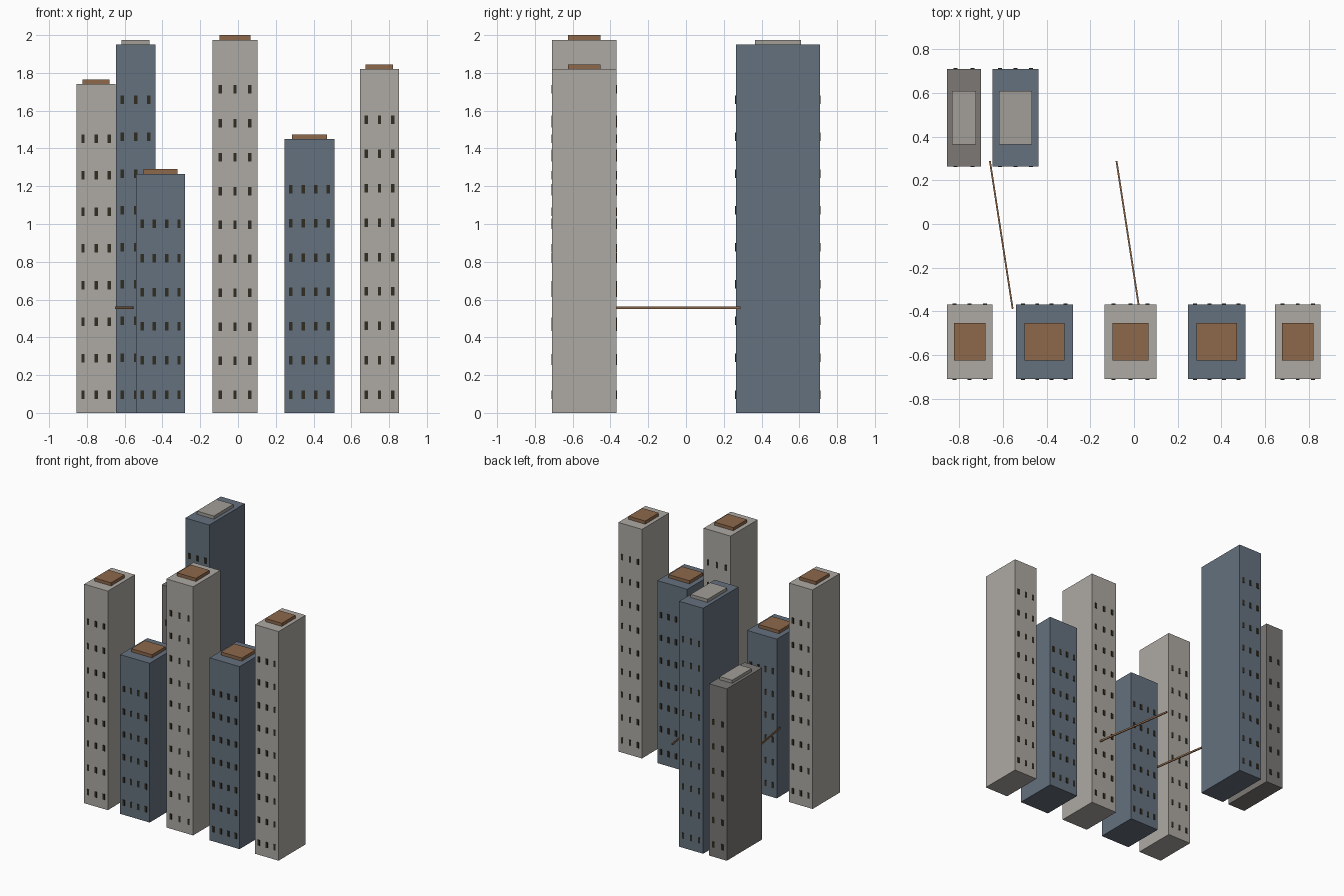
import bpy, bmesh, math
from mathutils import Matrix, Vector

if "Cube" in bpy.data.objects:
    bpy.data.objects.remove(bpy.data.objects["Cube"])


def material(name, rgb):
    m = bpy.data.materials.new(name)
    m.diffuse_color = (*rgb, 1)
    m.use_nodes = True
    m.node_tree.nodes["Principled BSDF"].inputs["Base Color"].default_value = m.diffuse_color
    return m


STONE = material("pale_stone", (0.42, 0.40, 0.37))
SLATE = material("slate_blue", (0.13, 0.165, 0.21))
DARK = material("dark_stone", (0.20, 0.19, 0.18))
RUST = material("rust_brown", (0.27, 0.14, 0.07))
CONCRETE = material("roof_concrete", (0.36, 0.34, 0.31))
GLASS = material("dark_window", (0.03, 0.025, 0.015))


def boxes(name, items, mat):
    """One object from a list of (centre, size) boxes."""
    bm = bmesh.new()
    for c, s in items:
        bmesh.ops.create_cube(bm, size=1, matrix=Matrix.Translation(c) @ Matrix.Diagonal((*s, 1)))
    me = bpy.data.meshes.new(name)
    bm.to_mesh(me)
    bm.free()
    me.materials.append(mat)
    ob = bpy.data.objects.new(name, me)
    bpy.context.collection.objects.link(ob)
    return ob


def tower(name, x0, x1, y0, y1, h, cols, rows, mat, cap_size, cap_mat):
    cx, cy, w, d = (x0 + x1) / 2, (y0 + y1) / 2, x1 - x0, y1 - y0
    boxes(name + "_body", [((cx, cy, h / 2), (w, d, h))], mat)
    # roof slab
    boxes(name + "_roof_slab", [((cx, cy, h + 0.0125), (*cap_size, 0.025))], cap_mat)
    # window grid on the front and back walls
    step = h / (rows + 1)
    wins = [((x0 + w * (i + 0.5) / cols, y, 0.097 + step * j), (0.018, 0.008, 0.045))
            for y in (y0, y1) for i in range(cols) for j in range(rows)]
    boxes(name + "_windows", wins, GLASS)


# front row: x0, x1, height, window columns, window rows, wall
front = [(-0.855, -0.648, 1.74, 3, 8, STONE),
         (-0.54, -0.28, 1.265, 4, 6, SLATE),
         (-0.134, 0.102, 1.975, 3, 10, STONE),
         (0.247, 0.51, 1.45, 4, 7, SLATE),
         (0.645, 0.853, 1.82, 3, 9, STONE)]
for n, (x0, x1, h, c, r, m) in enumerate(front, 1):
    tower(f"front_tower_{n}", x0, x1, -0.709, -0.368, h, c, r, m, ((x1 - x0) * 0.7, 0.17), RUST)

# back row
back = [(-0.855, -0.70, 1.365, 2, 6, DARK), (-0.647, -0.437, 1.95, 3, 9, SLATE)]
for n, (x0, x1, h, c, r, m) in enumerate(back, 1):
    tower(f"back_tower_{n}", x0, x1, 0.264, 0.709, h, c, r, m, ((x1 - x0) * 0.71, 0.245), CONCRETE)

# thin slanted bridges between the rows
for n, x in enumerate((-0.607, -0.028), 1):
    a, b = Vector((x - 0.052, 0.288, 0.557)), Vector((x + 0.052, -0.388, 0.557))
    ob = boxes(f"bridge_{n}", [((0, 0, 0), (0.008, (b - a).length, 0.014))], RUST)
    ob.location = (a + b) / 2
    ob.rotation_euler.z = math.atan2(0.104, 0.676)
